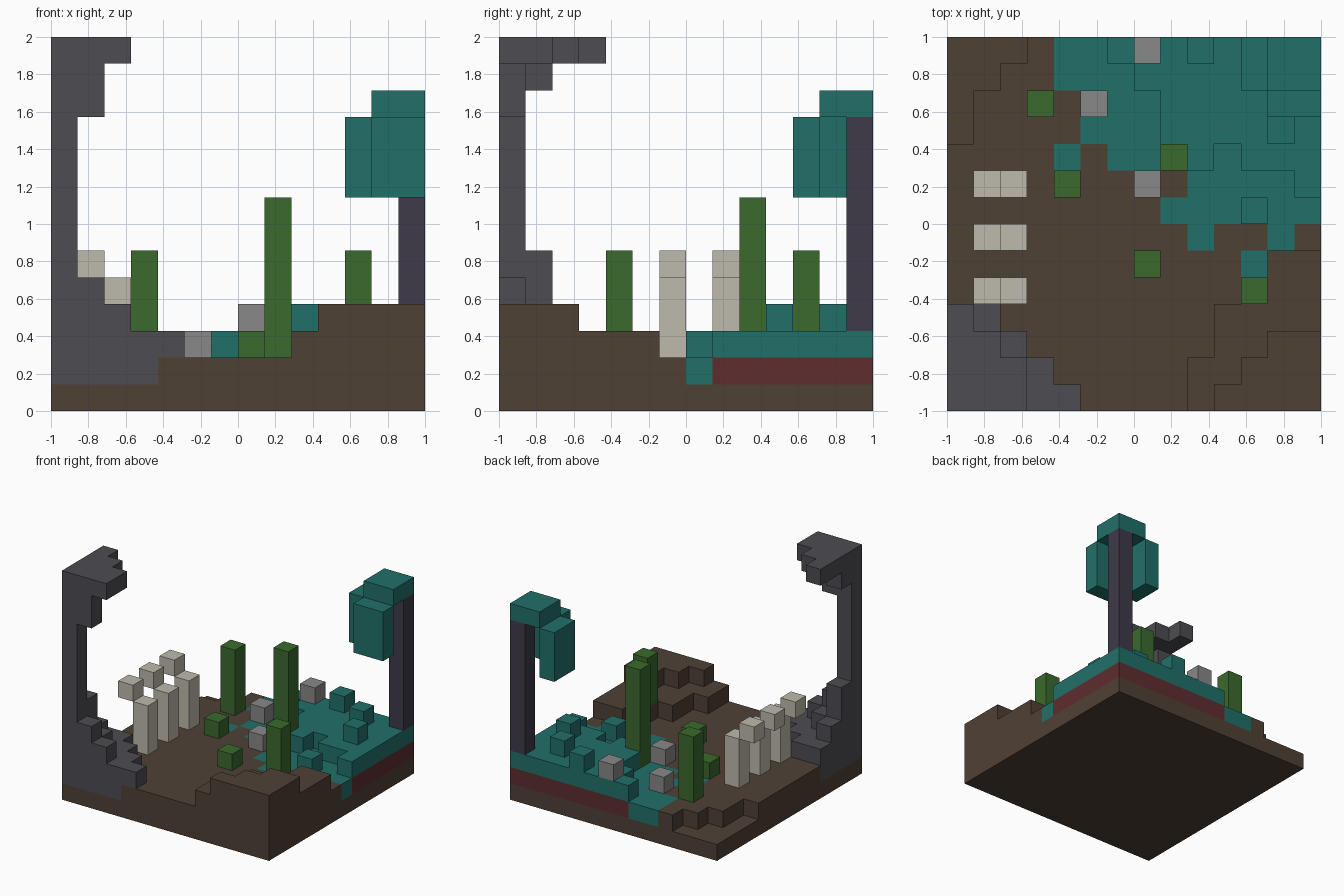
import bpy, bmesh
from mathutils import Vector

N = 14            # blocks along each side
S = 2 / N         # block size

if "Cube" in bpy.data.objects:
    bpy.data.objects.remove(bpy.data.objects["Cube"])


def material(name, rgb):
    """Make a flat material from a display colour."""
    lin = [((c / 255 + 0.055) / 1.055) ** 2.4 for c in rgb] + [1]
    m = bpy.data.materials.new(name)
    m.use_nodes = True
    m.diffuse_color = lin
    m.node_tree.nodes["Principled BSDF"].inputs["Base Color"].default_value = lin
    return m


SOIL = material("brown soil", (79, 65, 53))
MOSS = material("teal moss", (33, 112, 106))
CLAY = material("red clay", (95, 45, 47))
STONE = material("dark stone", (77, 76, 81))
ROCK = material("light grey rock", (136, 136, 136))
BONE = material("cream bone", (190, 186, 172))
CACTUS = material("cactus green", (59, 106, 45))
BARK = material("dark purple bark", (62, 58, 73))

AXES = [Vector(v) for v in ((1, 0, 0), (0, 1, 0), (0, 0, 1))]


def box(x, y, z, w=1, d=1, h=1):
    """Cells of a block-aligned box."""
    return {(i, j, k) for i in range(x, x + w)
            for j in range(y, y + d) for k in range(z, z + h)}


def build(name, cells, mat):
    """Skin a set of cells with outer faces only, joining flat areas."""
    bm = bmesh.new()
    for c in cells:
        centre = Vector(c) + Vector((0.5, 0.5, 0.5))
        for a in range(3):
            u, v = AXES[(a + 1) % 3] / 2, AXES[(a + 2) % 3] / 2
            for s in (-1, 1):
                n = AXES[a] * s
                if tuple(int(q) for q in Vector(c) + n) in cells:
                    continue
                p = centre + n / 2
                ring = [p - u - v, p + u - v, p + u + v, p - u + v][::s]
                bm.faces.new([bm.verts.new(
                    (q.x * S - 1, q.y * S - 1, q.z * S)) for q in ring])
    bmesh.ops.remove_doubles(bm, verts=bm.verts[:], dist=S / 100)
    bmesh.ops.dissolve_limit(bm, angle_limit=0.01, verts=bm.verts[:],
                             edges=bm.edges[:])
    mesh = bpy.data.meshes.new(name)
    bm.to_mesh(mesh)
    bm.free()
    mesh.materials.append(mat)
    ob = bpy.data.objects.new(name, mesh)
    bpy.context.collection.objects.link(ob)
    return ob


# Ground plan, back row first:  . low soil, s soil, h and H hill steps,
# m sunken moss, M raised moss over clay, r rubble, R rubble on soil
PLAN = """
...smmMMMMMMMM
..ssmmmMMMMMMM
.sssssmmMMMMMM
.ssssmmmMMMMMM
ssssmsmmsmmMMM
sssssssssmmmmM
ssssssssmmmmmm
sssssssssmssms
sssssssssssmhh
ssssssssssshhh
rrsssssssshhhh
rrrssssssshhHH
rrrrssssshhHHH
rrrrRsssshHHHH
""".split()
SOIL_HEIGHT = {"s": 2, "R": 2, "h": 3, "H": 4}

soil, moss, clay, stone = set(), set(), set(), set()
for row, line in enumerate(PLAN):
    j = N - 1 - row
    for i, kind in enumerate(line):
        soil |= box(i, j, 0, h=SOIL_HEIGHT.get(kind, 1))
        if kind == "m":
            moss |= box(i, j, 1)
        elif kind == "M":
            clay |= box(i, j, 1)
            moss |= box(i, j, 2)
        elif kind == "r":
            stone |= box(i, j, 1, h=2)
        elif kind == "R":
            stone |= box(i, j, 2)

# Moss tufts
for tuft in ((9, 13, 3), (11, 12, 3), (12, 10, 3), (9, 9, 2), (11, 7, 2)):
    moss |= box(*tuft)

# Stone pillar with stepped foot and overhanging top
stone |= box(0, 0, 1, h=13)
stone |= box(1, 0, 1, h=4) | box(2, 0, 1, h=3) | box(1, 1, 1, h=3)
stone |= box(0, 1, 1, h=5) | box(0, 2, 1, h=3)
stone |= box(1, 0, 11, h=2) | box(0, 1, 12)
stone |= box(0, 0, 13, 3, 2) | box(0, 2, 13, 2) | box(0, 3, 13)

build("ground_soil", soil, SOIL)
build("ground_moss", moss, MOSS)
build("ground_clay", clay, CLAY)
build("stone_pillar", stone, STONE)

# Rib bones: post with a tip stepping outwards
for n, j in enumerate((4, 6, 8)):
    build(f"rib_{n + 1}", box(2, j, 2, h=3) | box(1, j, 5), BONE)

# Cacti: column, row, base, height
for n, (i, j, k, h) in enumerate(((3, 11, 2, 4), (4, 8, 2, 1), (8, 9, 2, 6),
                                  (7, 5, 2, 1), (11, 4, 3, 3))):
    build(f"cactus_{n + 1}", box(i, j, k, h=h), CACTUS)

# Loose rocks
for n, spot in enumerate(((7, 13, 3), (5, 11, 2), (7, 8, 2))):
    build(f"rock_{n + 1}", box(*spot), ROCK)

# Corner tree with hanging foliage
build("tree_trunk", box(13, 13, 3, h=8), BARK)
build("tree_canopy", box(12, 12, 11, 2, 2), MOSS)
build("foliage_front", box(12, 11, 8, 2, 1, 3), MOSS)
build("foliage_side", box(11, 12, 8, 1, 2, 3), MOSS)
